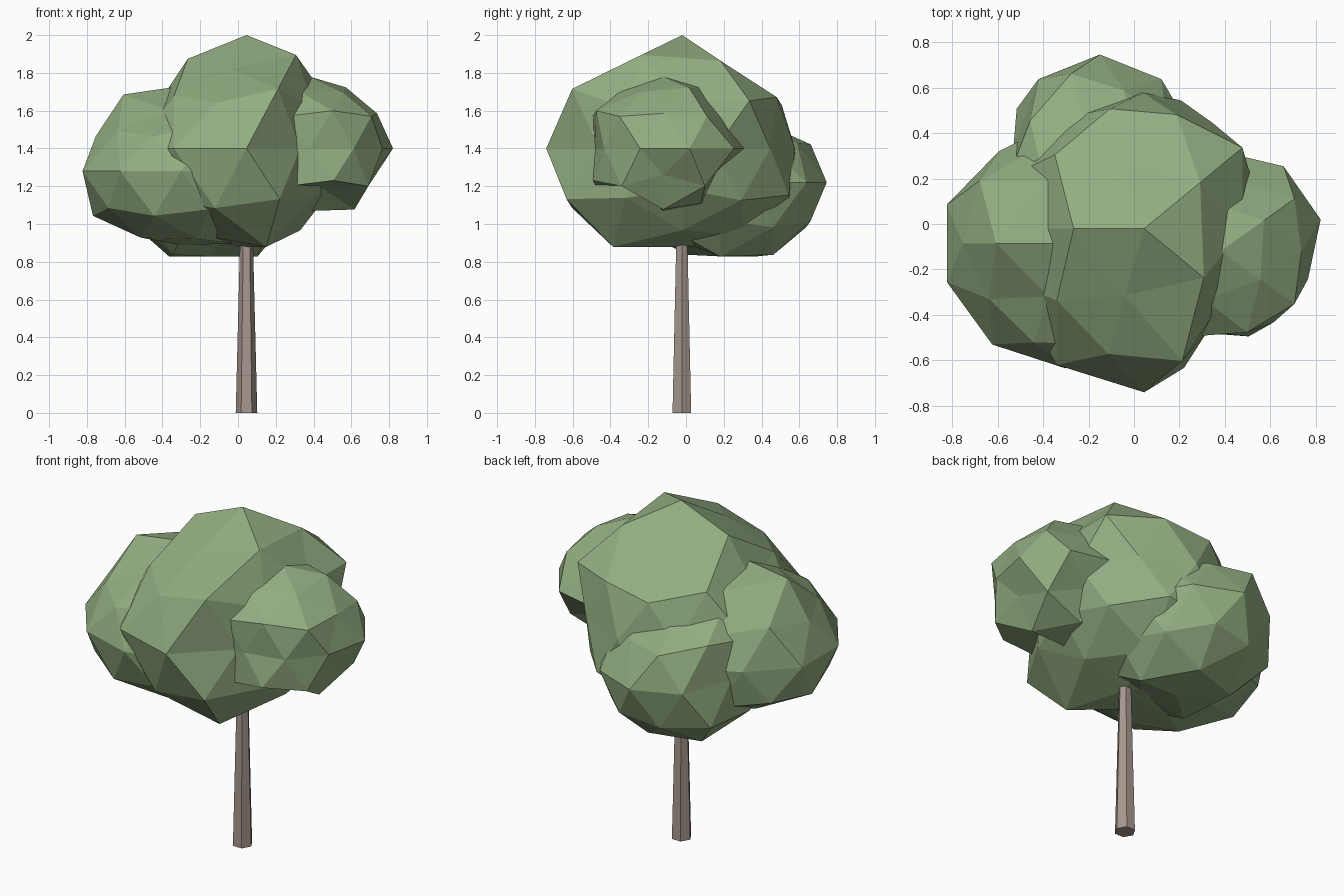
import bpy, bmesh
from mathutils import Vector, Matrix

if "Cube" in bpy.data.objects:
    bpy.data.objects.remove(bpy.data.objects["Cube"])


def material(name, rgb):
    m = bpy.data.materials.new(name)
    m.diffuse_color = (*rgb, 1)
    m.use_nodes = True
    m.node_tree.nodes["Principled BSDF"].inputs["Base Color"].default_value = m.diffuse_color
    return m


leaf = material("leaf_green", (0.29, 0.42, 0.22))
bark = material("bark_brown", (0.38, 0.31, 0.27))


def add_object(name, bm, mat):
    me = bpy.data.meshes.new(name)
    bm.to_mesh(me)
    bm.free()
    me.materials.append(mat)
    ob = bpy.data.objects.new(name, me)
    bpy.context.collection.objects.link(ob)
    return ob


# Rings of an icosphere's corners, by height: top, upper, middle, lower, bottom
HEIGHT = {"T": 0.851, "U": 0.447, "V": 0.526, "M": 0, "L": -0.447, "K": -0.526, "B": -0.851}


def lobe(name, centre, radii, pulls):
    """Faceted ellipsoid, flat below; pulls rescale corners by ring and compass angle."""
    bm = bmesh.new()
    bmesh.ops.create_icosphere(bm, subdivisions=2, radius=1)
    for v in bm.verts:
        v.co = (-v.co.x, -v.co.y, v.co.z)  # half turn about z
    for key, factor in pulls.items():
        z = HEIGHT[key[0]]
        d = Matrix.Rotation(int(key[1:]) * 0.0174533, 3, 'Z') @ Vector(((1 - z * z) ** 0.5, 0, z))
        min(bm.verts, key=lambda v: (v.co.normalized() - d).length).co *= factor
    for v in bm.verts:
        v.co.z = max(v.co.z, -0.87)
        v.co = Vector(a * r for a, r in zip(v.co, radii)) + Vector(centre)
    return add_object(name, bm, leaf)


# Crown: one large lobe and three side lobes
lobe("crown_main", (0.045, -0.02, 1.4), (0.635, 0.72, 0.60), {
    "T180": 0.93, "T252": 0.82, "T108": 0.78, "T36": 0.91, "T324": 0.97,
    "U180": 0.84, "U252": 0.90, "U108": 0.86, "U36": 0.94, "U324": 0.78,
    "V0": 0.80, "V72": 0.86, "V216": 0.88, "V144": 0.90,
    "M18": 0.80, "M342": 0.75, "M54": 0.80, "M90": 0.83, "M306": 0.76,
    "M126": 0.85, "M234": 1.03,
    "L0": 0.80, "L72": 0.92, "K36": 0.87, "K324": 0.83,
    "B0": 0.85, "B72": 0.90, "B216": 0.90, "B288": 1.02})
lobe("crown_left", (-0.30, -0.085, 1.28), (0.55, 0.55, 0.45), {
    "T180": 1.06, "T252": 0.85, "U180": 0.92, "U108": 0.88, "U252": 0.93,
    "V216": 0.89, "M126": 0.91, "L216": 0.97, "B144": 0.88, "B216": 0.92,
    "B288": 0.94})
lobe("crown_right", (0.38, -0.12, 1.40), (0.45, 0.44, 0.38), {
    "T324": 0.92, "T252": 0.97,
    "M306": 0.88, "M270": 0.82, "M342": 0.90, "M18": 1.03, "M54": 1.05,
    "V0": 0.93, "V72": 0.85, "L0": 0.82, "L72": 0.75, "B288": 0.62, "B72": 0.9})
lobe("crown_back", (-0.15, 0.18, 1.22), (0.46, 0.565, 0.45), {
    "T36": 0.85, "T108": 0.82, "U36": 0.88, "U108": 1.0, "V72": 0.89, "V144": 0.97,
    "M162": 0.87, "L144": 1.10, "B144": 1.1, "B0": 1.05, "B288": 0.8})

# Trunk: tapered hexagonal post with two corners on the x axis
bm = bmesh.new()
bmesh.ops.create_cone(bm, cap_ends=True, segments=6, radius1=0.057,
                      radius2=0.032, depth=1.0)
corner = max(bm.verts, key=lambda v: v.co.x).co
turn = 0.0 if abs(corner.y) < 0.001 else 0.5236
bmesh.ops.transform(bm, verts=bm.verts,
                    matrix=Matrix.Translation((0.045, -0.022, 0.5))
                    @ Matrix.Rotation(turn, 4, 'Z'))
add_object("trunk", bm, bark)
